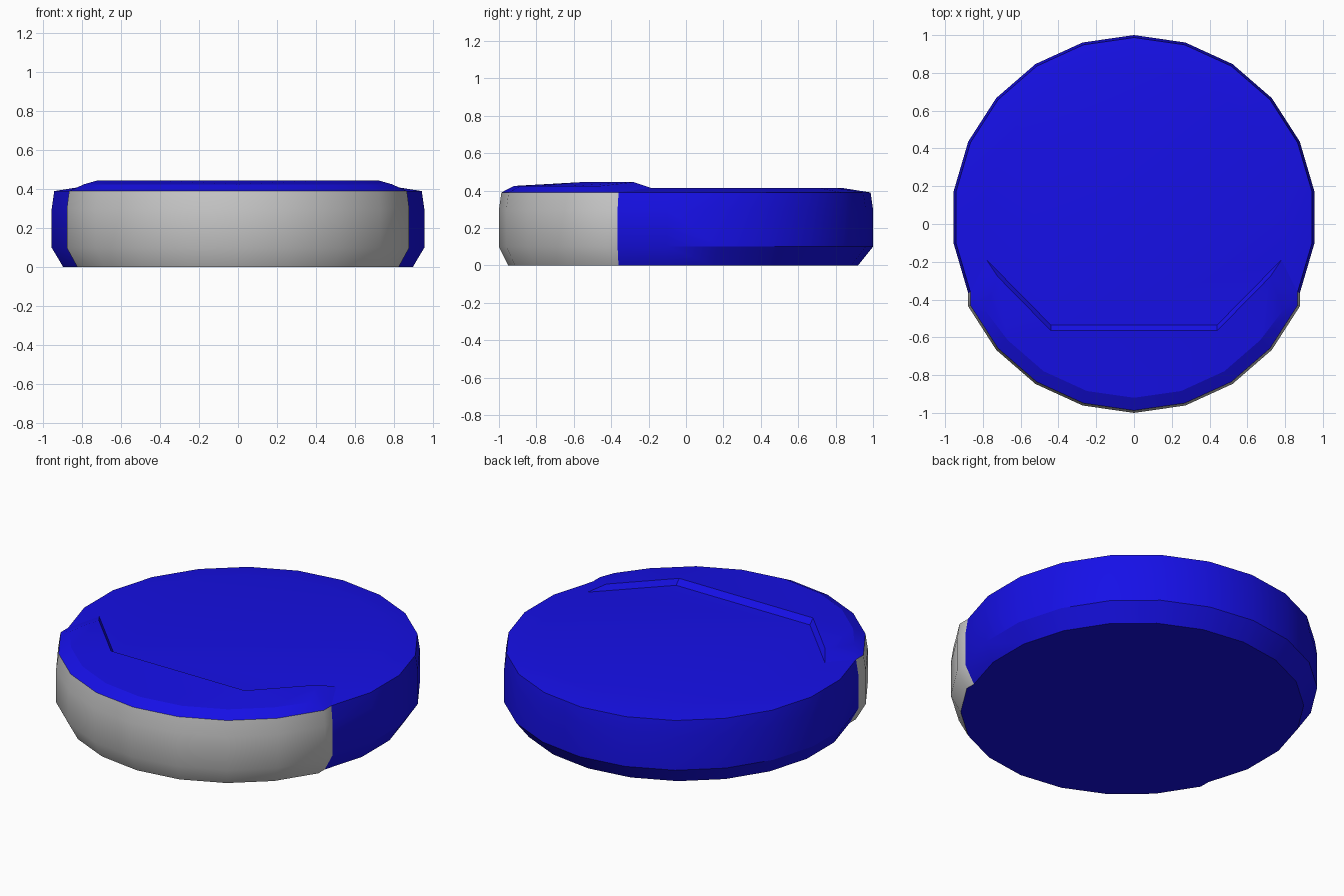
import bpy, bmesh
from math import sin, cos, pi, radians
from mathutils import Vector

if "Cube" in bpy.data.objects:
    bpy.data.objects.remove(bpy.data.objects["Cube"])

N = 22
# levels: z, radius, centre y of back half, centre y of front half
LEVELS = [(0.0, 0.905, 0.015, -0.045),
          (0.1, 0.965, 0.035, -0.035),
          (0.3, 0.965, 0.035, -0.035),
          (0.39, 0.952, 0.035, -0.035)]


def pt(k, r, cy, z):
    a = 2 * pi * k / N
    return Vector((r * sin(a), cy + r * cos(a), z))


def arc(ks, r, cy, z):
    return [pt(k, r, cy, z) for k in ks]


def mirror(p):
    return Vector((-p.x, p.y, p.z))


def strip(a, b):
    return [[a[i], a[i + 1], b[i + 1], b[i]] for i in range(len(a) - 1)]


def make(name, polys, ref, angle, mat=None):
    bm = bmesh.new()
    for poly in polys:
        bm.faces.new([bm.verts.new(p) for p in poly])
    bmesh.ops.remove_doubles(bm, verts=bm.verts, dist=1e-4)
    bm.normal_update()
    for f in bm.faces:
        if f.normal.dot(f.calc_center_median() - Vector(ref)) < 0:
            f.normal_flip()
    me = bpy.data.meshes.new(name)
    bm.to_mesh(me)
    bm.free()
    ob = bpy.data.objects.new(name, me)
    bpy.context.collection.objects.link(ob)
    if mat:
        me.materials.append(mat)
    bpy.ops.object.select_all(action='DESELECT')
    ob.select_set(True)
    bpy.context.view_layer.objects.active = ob
    bpy.ops.object.shade_smooth_by_angle(angle=radians(angle))
    return ob


blue = bpy.data.materials.new("blue")
blue.diffuse_color = (0.008, 0.005, 0.8, 1)
blue.use_nodes = True
blue.node_tree.nodes["Principled BSDF"].inputs["Base Color"].default_value = blue.diffuse_color

back_k, front_k = range(-7, 8), range(7, 16)
backs = [arc(back_k, r, cb, z) for z, r, cb, cf in LEVELS]
fronts = [arc(front_k, r, cf, z) for z, r, cb, cf in LEVELS]

# key points of the raised front lip (right half)
tip = Vector((0.78, -0.19, 0.415))
top_side = Vector((0.72, -0.28, 0.445))
top_mid = Vector((0.44, -0.565, 0.445))
low_mid = Vector((0.44, -0.535, 0.415))

# body: back wall, full underside, sloped rim and flat deck
body = [q for a, b in zip(backs, backs[1:]) for q in strip(a, b)]
body.append(backs[0] + fronts[0])
deck = [mirror(tip)] + arc(range(-6, 7), 0.795, 0.035, 0.415) + [tip]
body += strip(backs[-1], deck)
body.append(deck + [low_mid, mirror(low_mid)])
make("body", body, (0, 0, 0.2), 30, blue)

# bumper: front wall wrapped round to the body at both ends
wraps = [[b[-1]] + f + [b[0]] for b, f in zip(backs, fronts)]
bumper = [q for a, b in zip(wraps, wraps[1:]) for q in strip(a, b)]
make("front_bumper", bumper, (0, 0, 0.2), 40)

# lip: outer bevel, sloping top and inner drop to the deck
corner = Vector((0.79, -0.455, 0.425))
ring = [corner] + arc(range(8, 15), 0.885, -0.035, 0.425) + [mirror(corner)]
rim = fronts[-1]
lip = strip(rim, ring)
half = [[tip, backs[-1][-1], top_side],
        [backs[-1][-1], rim[0], ring[0]],
        [backs[-1][-1], ring[0], top_side],
        [top_side, ring[0], ring[1], top_mid],
        [top_mid, ring[1], ring[2]],
        [top_mid, ring[2], ring[3]],
        [top_mid, ring[3], ring[4]],
        [tip, top_side, top_mid, low_mid]]
lip += half + [[mirror(p) for p in f] for f in half]
lip.append([top_mid, ring[4], mirror(top_mid)])
lip.append([top_mid, mirror(top_mid), mirror(low_mid), low_mid])
make("front_lip", lip, (0, -0.5, -100), 20, blue)
